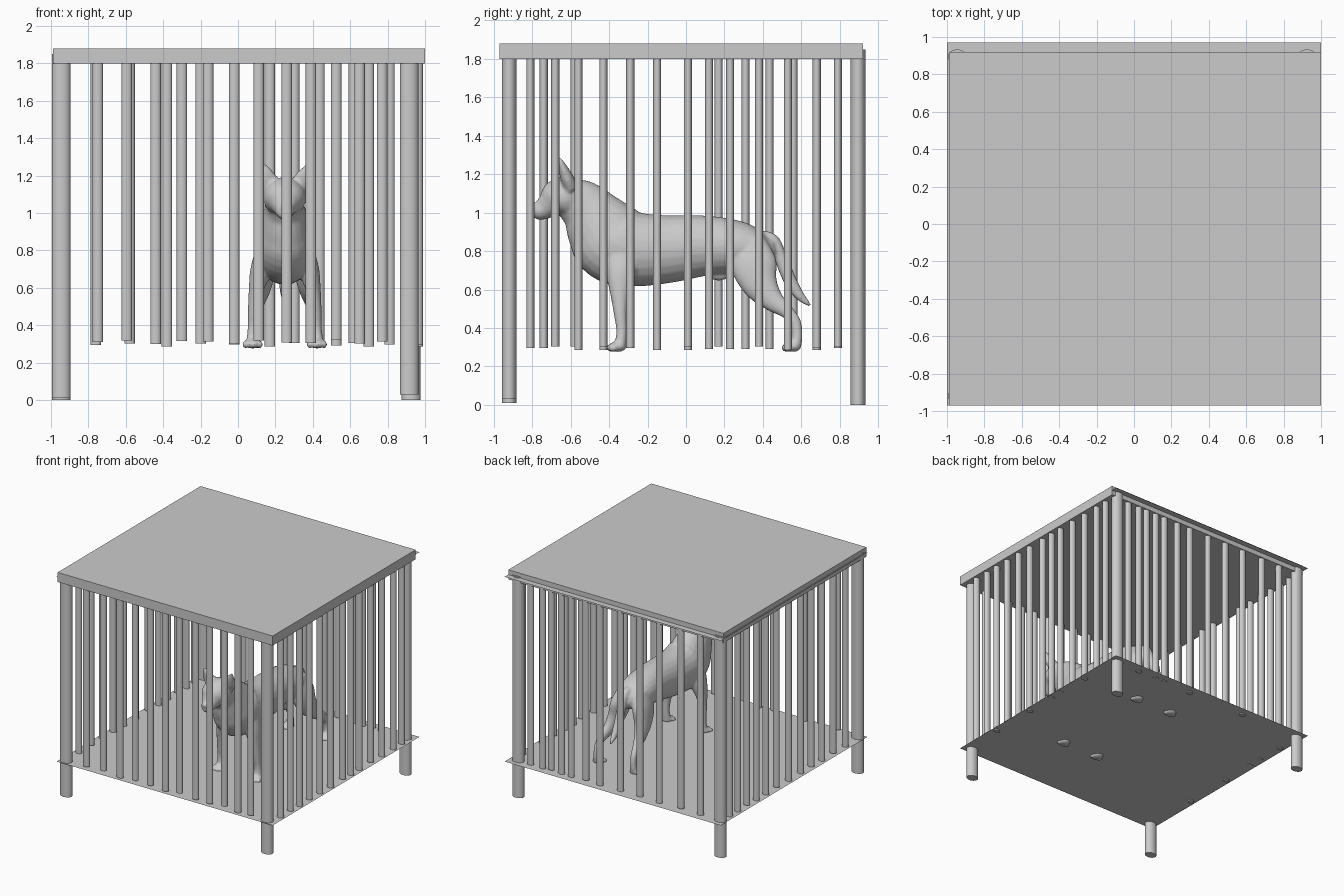
import bpy, bmesh, math
from mathutils import Vector, Matrix

if "Cube" in bpy.data.objects:
    bpy.data.objects.remove(bpy.data.objects["Cube"])


def finish(bm, name):
    bmesh.ops.recalc_face_normals(bm, faces=bm.faces)
    me = bpy.data.meshes.new(name)
    bm.to_mesh(me)
    bm.free()
    ob = bpy.data.objects.new(name, me)
    bpy.context.collection.objects.link(ob)
    return ob


def smooth(ob):
    bpy.ops.object.select_all(action='DESELECT')
    ob.select_set(True)
    bpy.context.view_layer.objects.active = ob
    bpy.ops.object.shade_smooth_by_angle()


def rod(bm, x, y, z0, z1, rx, ry):
    m = Matrix.Translation((x, y, (z0 + z1) / 2)) @ Matrix.Diagonal((rx, ry, z1 - z0, 1))
    bmesh.ops.create_cone(bm, cap_ends=True, segments=32, radius1=1, radius2=1, depth=1, matrix=m)


def sheet(name, z):
    bm = bmesh.new()
    bmesh.ops.create_grid(bm, x_segments=1, y_segments=1, size=1,
                          matrix=Matrix.Translation((0, 0, z)) @ Matrix.Diagonal((1, 0.97, 1, 1)))
    finish(bm, name)


def ball(bm, c, r):
    m = Matrix.Translation(c) @ Matrix.Diagonal((*r, 1))
    bmesh.ops.create_uvsphere(bm, u_segments=16, v_segments=10, radius=1, matrix=m)


def loft(bm, keys, steps=5, n=24):
    """Elliptical tube through keys (x, y, z, half width, half height)."""
    k = [Vector(q) for q in keys]
    k = [2 * k[0] - k[1]] + k + [2 * k[-1] - k[-2]]
    pts = []
    for i in range(1, len(k) - 2):
        a, b, c, d = k[i - 1:i + 3]
        for s in range(steps):
            t = s / steps
            pts.append(0.5 * (2 * b + (c - a) * t + (2 * a - 5 * b + 4 * c - d) * t * t
                              + (3 * b - a - 3 * c + d) * t ** 3))
    pts.append(k[-2])
    rings = []
    for i, p in enumerate(pts):
        q0, q1 = pts[max(i - 1, 0)], pts[min(i + 1, len(pts) - 1)]
        tan = (Vector(q1[:3]) - Vector(q0[:3])).normalized()
        side = (Vector((1, 0, 0)) - tan * tan.x).normalized()
        up = tan.cross(side)
        rings.append([bm.verts.new(Vector(p[:3]) + side * p[3] * math.cos(2 * math.pi * j / n)
                                   + up * p[4] * math.sin(2 * math.pi * j / n)) for j in range(n)])
    for r0, r1 in zip(rings, rings[1:]):
        for j in range(n):
            bm.faces.new((r0[j], r0[(j + 1) % n], r1[(j + 1) % n], r1[j]))
    bm.faces.new(rings[0])
    bm.faces.new(rings[-1])


# Roof slab, thin ceiling sheet and thin floor sheet
bm = bmesh.new()
bmesh.ops.create_cube(bm, size=1, matrix=Matrix.Translation((0.005, -0.025, 1.84))
                      @ Matrix.Diagonal((1.99, 1.89, 0.08, 1)))
finish(bm, "roof_slab")
sheet("ceiling_sheet", 1.84)
sheet("floor_sheet", 0.295)

# Corner posts
bm = bmesh.new()
for x, y, z in ((-0.945, -0.92, 0.01), (0.915, -0.92, 0.03), (-0.945, 0.895, 0), (0.925, 0.895, 0)):
    rod(bm, x, y, z, 1.85, 0.05, 0.038)
smooth(finish(bm, "corner_posts"))

# Bars of each side
front = (-0.75, -0.595, -0.44, -0.30, -0.16, -0.02, 0.11, 0.26, 0.39, 0.525, 0.65, 0.77)
back = (-0.76, -0.58, -0.38, -0.20, -0.02, 0.17, 0.30, 0.435, 0.525, 0.62, 0.70, 0.81)
right = (-0.81, -0.68, -0.56, -0.43, -0.29, -0.15, 0.01, 0.12, 0.23, 0.38, 0.53, 0.68, 0.79)
left = (-0.74, -0.58, -0.43, -0.29, -0.15, 0.01, 0.17, 0.31, 0.435, 0.56, 0.68, 0.79)
for name, spots in (("front_bars", [(x, -0.93) for x in front]), ("back_bars", [(x, 0.895) for x in back]),
                    ("right_bars", [(0.96, y) for y in right]), ("left_bars", [(-0.955, y) for y in left])):
    bm = bmesh.new()
    for i, (x, y) in enumerate(spots):
        low = (0.31 if name == "front_bars" else 0.295) + 0.01 * math.sin(i * 2.3)
        rod(bm, x, y, low, 1.83, 0.028, 0.021)
    smooth(finish(bm, name))

# Dog: trunk and neck (y, z, half width, half height)
CX = 0.25
bm = bmesh.new()


def mid(keys):
    loft(bm, [(CX, *q) for q in keys])


mid([(0.46, 0.82, .05, .05), (0.40, 0.81, .11, .09), (0.28, 0.82, .14, .135), (0.10, 0.828, .14, .157),
     (-0.10, 0.81, .15, .177), (-0.27, 0.81, .162, .195), (-0.38, 0.845, .16, .21),
     (-0.45, 0.93, .135, .185), (-0.52, 1.02, .108, .142), (-0.58, 1.07, .10, .118), (-0.61, 1.09, .09, .09)])
# Head and muzzle
mid([(-0.54, 1.09, .08, .08), (-0.61, 1.085, .112, .108), (-0.67, 1.07, .107, .10), (-0.715, 1.038, .073, .07),
     (-0.75, 1.015, .052, .053), (-0.78, 1.01, .044, .045), (-0.797, 1.01, .022, .025)])
ball(bm, (CX, -0.792, 1.032), (.024, .018, .018))
# Tail and sheath
mid([(0.34, 0.86, .04, .04), (0.41, 0.875, .032, .03), (0.46, 0.85, .032, .03), (0.495, 0.76, .034, .034),
     (0.54, 0.65, .032, .034), (0.59, 0.57, .024, .026), (0.645, 0.517, .009, .009)])
ball(bm, (CX, 0.17, 0.675), (.025, .06, .028))

for s in (-1, 1):
    # Front leg, hind leg (y, z, sideways offset, half width, half depth)
    for leg in ([(-0.33, .82, .10, .05, .10), (-0.34, .69, .13, .055, .08), (-.345, .58, .155, .038, .05),
                 (-.342, .48, .165, .032, .035), (-.335, .39, .17, .028, .028), (-.34, .32, .17, .035, .03),
                 (-.345, .29, .17, .034, .03)],
                [(0.33, .86, .07, .05, .08), (0.35, .74, .10, .06, .12), (0.385, .63, .12, .055, .095),
                 (0.45, .545, .14, .042, .06), (0.525, .485, .16, .03, .037), (0.568, .43, .167, .026, .03),
                 (0.578, .36, .17, .026, .028), (0.57, .305, .17, .034, .03)]):
        loft(bm, [(CX + s * o, y, z, w, d) for y, z, o, w, d in leg])
    # Paws with toes
    for y in (-0.365, 0.545):
        ball(bm, (CX + s * .172, y + .01, .304), (.046, .045, .029))
        for i in range(4):
            ball(bm, (CX + s * .172 + (i - 1.5) * .026, y - (.026 if i in (1, 2) else .014), .297),
                 (.016, .024, .021))
    # Ear, brow and eye
    tip = (0.405, -0.66, 1.285) if s > 0 else (0.14, -0.65, 1.262)
    root = Vector((CX + s * .075, -.60, 1.13))
    loft(bm, [(*root.lerp(Vector(tip), t), w, d)
              for t, w, d in ((0, .052, .04), (.35, .05, .034), (.7, .03, .022), (1, .008, .008))])
    ball(bm, (CX + s * .055, -0.706, 1.09), (.022, .018, .016))

dog = finish(bm, "dog_body")
r = dog.modifiers.new("merge", 'REMESH')
r.mode = 'VOXEL'
r.voxel_size = 0.009
r.use_smooth_shade = True
sm = dog.modifiers.new("soften", 'SMOOTH')
sm.factor = 0.5
sm.iterations = 5
